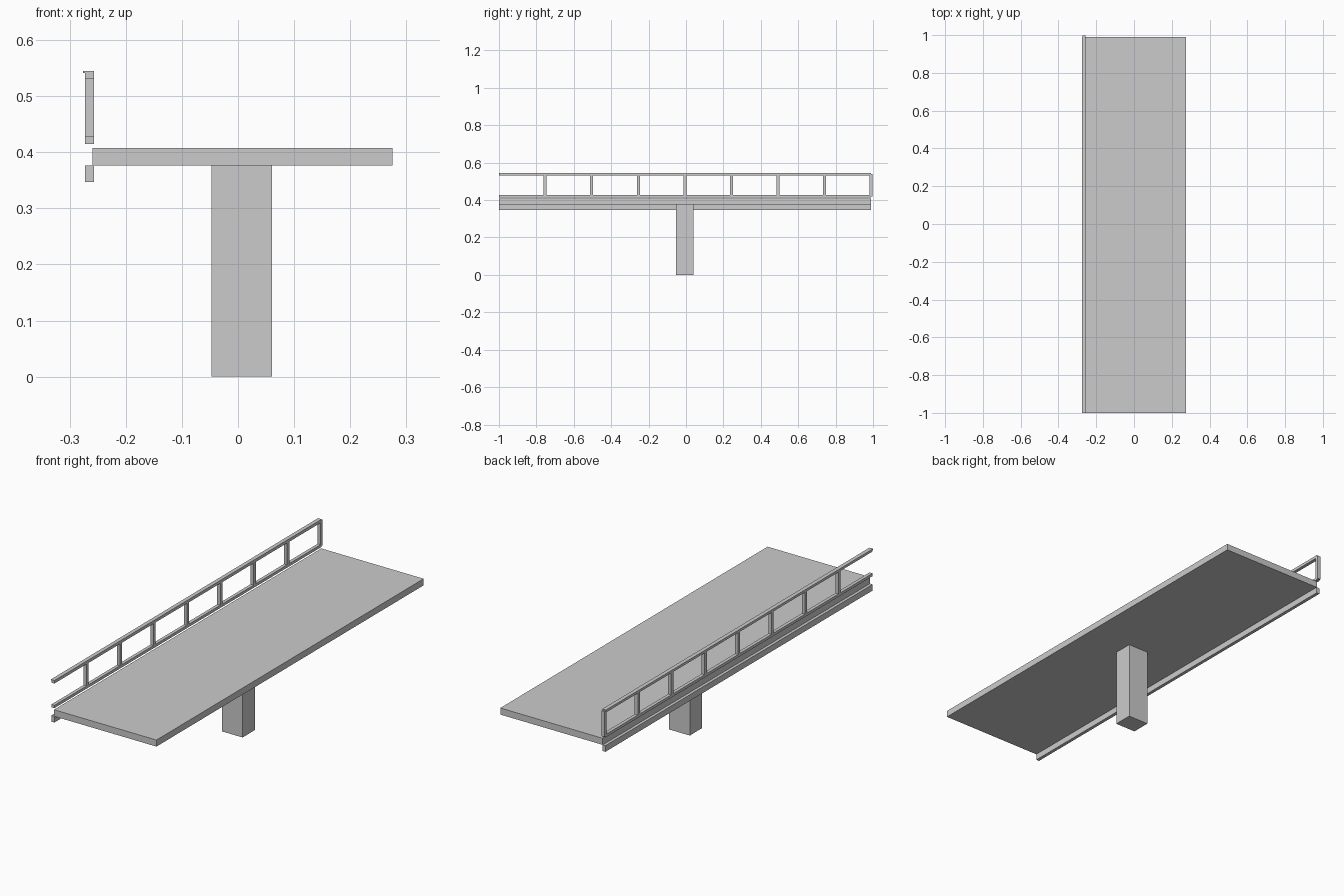
import bpy

if "Cube" in bpy.data.objects:
    bpy.data.objects.remove(bpy.data.objects["Cube"])


def box(name, x, y, z):
    """Axis-aligned box from (min, max) pairs."""
    bpy.ops.mesh.primitive_cube_add(size=1)
    ob = bpy.context.object
    ob.name = name
    ob.location = [(a + b) / 2 for a, b in (x, y, z)]
    ob.scale = [b - a for a, b in (x, y, z)]
    bpy.ops.object.transform_apply(location=False, rotation=False, scale=True)
    return ob


SPAN = (-1.0, 0.99)        # length of deck and rails
RAIL_X = (-0.273, -0.257)  # railing thickness

# Deck and supporting pillar
box("deck", (-0.259, 0.275), SPAN, (0.376, 0.407))
box("pillar", (-0.047, 0.061), (-0.053, 0.039), (0, 0.376))

# Edge beam under the deck
box("edge_beam", RAIL_X, SPAN, (0.347, 0.376))

# Handrail with thin outer lip, and bottom rail
box("top_rail", RAIL_X, SPAN, (0.531, 0.545))
box("top_rail_lip", (-0.276, -0.273), SPAN, (0.541, 0.545))
box("bottom_rail", RAIL_X, SPAN, (0.415, 0.428))

# Evenly spaced posts, the last one capping the rail end
for i in range(8):
    y = -0.753 + 0.249 * i
    box(f"rail_post_{i + 1}", RAIL_X, (y - 0.008, y + 0.008), (0.42, 0.54))
